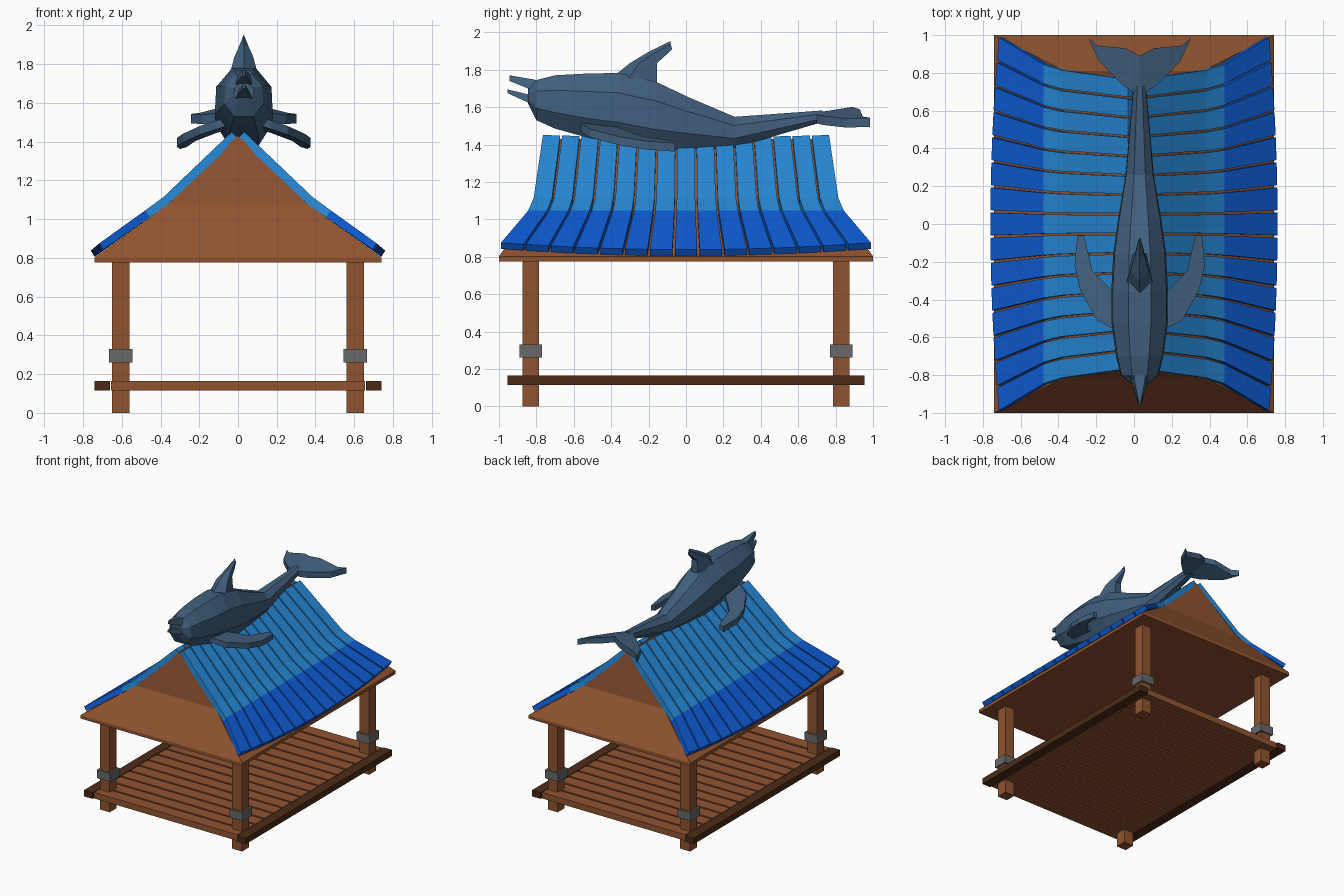
import bpy, bmesh, math
from mathutils import Vector

if "Cube" in bpy.data.objects:
    bpy.data.objects.remove(bpy.data.objects["Cube"])


def mat(name, rgb):
    m = bpy.data.materials.new(name)
    m.diffuse_color = (*rgb, 1)
    m.use_nodes = True
    m.node_tree.nodes["Principled BSDF"].inputs["Base Color"].default_value = m.diffuse_color
    return m


WOOD = mat("brown wood", (0.28, 0.088, 0.03))
DARK = mat("dark wood", (0.072, 0.024, 0.008))
LIGHT_BLUE = mat("light blue", (0.02, 0.25, 0.68))
DEEP_BLUE = mat("deep blue", (0.004, 0.105, 0.65))
SLATE = mat("slate blue", (0.053, 0.115, 0.205))
GREY = mat("grey metal", (0.14, 0.14, 0.14))


def loft(bm, rings, mats=None):
    """Skin a list of equal-length rings, with end caps; mats gives a material slot per segment."""
    vs = [[bm.verts.new(p) for p in r] for r in rings]
    n = len(rings[0])
    for s in range(len(rings) - 1):
        for i in range(n):
            j = (i + 1) % n
            f = bm.faces.new((vs[s][i], vs[s][j], vs[s + 1][j], vs[s + 1][i]))
            f.material_index = mats[s] if mats else 0
    bm.faces.new(vs[0][::-1]).material_index = mats[0] if mats else 0
    bm.faces.new(vs[-1]).material_index = mats[-1] if mats else 0


def finish(bm, name, *materials):
    bmesh.ops.recalc_face_normals(bm, faces=bm.faces[:])
    me = bpy.data.meshes.new(name)
    bm.to_mesh(me)
    bm.free()
    for m in materials:
        me.materials.append(m)
    ob = bpy.data.objects.new(name, me)
    bpy.context.collection.objects.link(ob)
    return ob


def rect(hx, hy, z, cx=0, cy=0):
    return [(cx + a * hx, cy + b * hy, z) for a, b in ((-1, -1), (1, -1), (1, 1), (-1, 1))]


def box(bm, cx, cy, hx, hy, z0, z1):
    loft(bm, [rect(hx, hy, z0, cx, cy), rect(hx, hy, z1, cx, cy)])


# posts and their metal bands
posts, bands = bmesh.new(), bmesh.new()
for sx in (-1, 1):
    for sy in (-1, 1):
        box(posts, sx * 0.605, sy * 0.83, 0.045, 0.045, 0, 0.79)
        box(bands, sx * 0.605, sy * 0.83, 0.06, 0.06, 0.26, 0.33)
finish(posts, "posts", WOOD)
finish(bands, "post_bands", GREY)

# floor slats running across, with dark rails along both sides
floor, rails = bmesh.new(), bmesh.new()
N = 16
pitch = 1.9 / N
for i in range(N):
    box(floor, 0, -0.95 + pitch * (i + 0.5), 0.655, pitch / 2 - 0.008, 0.115, 0.165)
for s in (-1, 1):
    box(rails, s * 0.70, 0, 0.04, 0.955, 0.115, 0.165)
finish(floor, "floor_slats", WOOD)
finish(rails, "side_rails", DARK)

# wooden roof core with leaning gables
core = bmesh.new()
loft(core, [rect(0.74, 1.0, 0.775), rect(0.74, 1.0, 0.802),
            rect(0.365, 0.81, 1.075), rect(0.004, 0.765, 1.43)])
finish(core, "roof_core", WOOD)

# fanned roof tiles: rows of x, z, half length, outward offset
ROWS = [(0.0, 1.418, 0.77, 0.032, 0.033), (0.36, 1.078, 0.82, 0.025, 0.036),
        (0.455, 1.01, 0.85, 0.023, 0.036), (0.74, 0.805, 0.995, 0.02, 0.033)]
tiles = bmesh.new()
T = 15
for s in (-1, 1):
    for i in range(T):
        edge = [(2 * (i + g) / T - 1) for g in (0.05, 0.95)]
        rings = []
        for k, (x, z, hy, ox, oz) in enumerate(ROWS):
            pts = []
            for v in edge:
                dx = -0.045 * v * v if k == 3 else 0
                dz = 0.038 * v * v if k == 3 else (-0.012 * (1 - v * v) if k == 0 else 0)
                pts.append((Vector((s * (x + dx), v * hy, z + dz)),
                            Vector((s * (x + dx + ox), v * hy, z + dz + oz))))
            rings.append([pts[0][0], pts[0][1], pts[1][1], pts[1][0]])
        loft(tiles, rings, [0, 0, 1])
finish(tiles, "roof_tiles", LIGHT_BLUE, DEEP_BLUE)

# ridge ornament: sea animal body as eight-sided sections (y, half width, bottom, top)
CX = 0.03
SECTIONS = [(-0.845, 0.05, 1.62, 1.70), (-0.80, 0.10, 1.53, 1.745), (-0.70, 0.125, 1.485, 1.77),
            (-0.52, 0.15, 1.435, 1.78), (-0.36, 0.15, 1.405, 1.782), (-0.16, 0.14, 1.37, 1.735),
            (0.02, 0.115, 1.375, 1.65), (0.26, 0.075, 1.383, 1.548), (0.73, 0.034, 1.52, 1.582)]
body = bmesh.new()
rings = []
for y, w, z0, z1 in SECTIONS:
    h = z1 - z0
    half = [(0.5, 0.0), (1.0, 0.3), (0.95, 0.72), (0.4, 1.0)]
    rings.append([(CX + w * a, y, z0 + h * b) for a, b in half] +
                 [(CX - w * a, y, z0 + h * b) for a, b in reversed(half)])
loft(body, rings)
finish(body, "animal_body", SLATE)

# open beak: upper and lower jaws (base y, base z range, tip y, tip z range)
jaws = bmesh.new()
for yb, b0, b1, wb, yt, t0, t1 in ((-0.77, 1.67, 1.74, 0.06, -0.945, 1.74, 1.77),
                                   (-0.77, 1.59, 1.65, 0.06, -0.955, 1.675, 1.695)):
    loft(jaws, [[(CX + a * w, y, z) for a, z in ((-1, z0), (1, z0), (0.6, z1), (-0.6, z1))]
                for y, w, z0, z1 in ((yb, wb, b0, b1),
                                     ((yb + yt) / 2, wb * 0.6, (b0 + t0) / 2, (b1 + t1) / 2),
                                     (yt, 0.008, t0, t1))])
finish(jaws, "animal_jaws", SLATE)

# dorsal fin, narrowing upward (front y, back y, z front, z back, half width)
fin = bmesh.new()
loft(fin, [[(CX, y0, z0), (CX + w, (y0 * 2 + y1) / 3, (z0 * 2 + z1) / 3),
            (CX + w * 0.5, y1, z1), (CX - w * 0.5, y1, z1),
            (CX - w, (y0 * 2 + y1) / 3, (z0 * 2 + z1) / 3)]
           for y0, y1, z0, z1, w in ((-0.40, -0.155, 1.755, 1.70, 0.075),
                                     (-0.30, -0.155, 1.835, 1.835, 0.05),
                                     (-0.20, -0.105, 1.895, 1.88, 0.025),
                                     (-0.085, -0.075, 1.953, 1.91, 0.006))])
finish(fin, "dorsal_fin", SLATE)


def plates(name, outline, height, thick):
    """Thick plate from an (x offset, y) outline, mirrored across the animal's centre line."""
    bm = bmesh.new()
    for s in (-1, 1):
        loft(bm, [[(CX + s * x, y, height(x, y) + d) for x, y in outline]
                  for d in (-thick / 2, thick / 2)])
    return finish(bm, name, SLATE)


# side flippers, sloping down outward and backward
plates("flippers", [(0.08, -0.57), (0.14, -0.555), (0.225, -0.51), (0.315, -0.35), (0.345, -0.22),
                    (0.33, -0.06), (0.295, -0.06), (0.25, -0.25), (0.14, -0.36), (0.08, -0.36)],
       lambda x, y: 1.50 - 0.28 * (x - 0.1) - 0.10 * (y + 0.57), 0.045)

# tail flukes, drooping to the tips
plates("tail_flukes", [(0, 0.69), (0.035, 0.70), (0.09, 0.735), (0.215, 0.86), (0.272, 0.985),
                       (0.225, 0.945), (0.075, 0.93), (0, 0.89)],
       lambda x, y: 1.55 + 0.16 * (y - 0.72) - 0.27 * x, 0.048)
